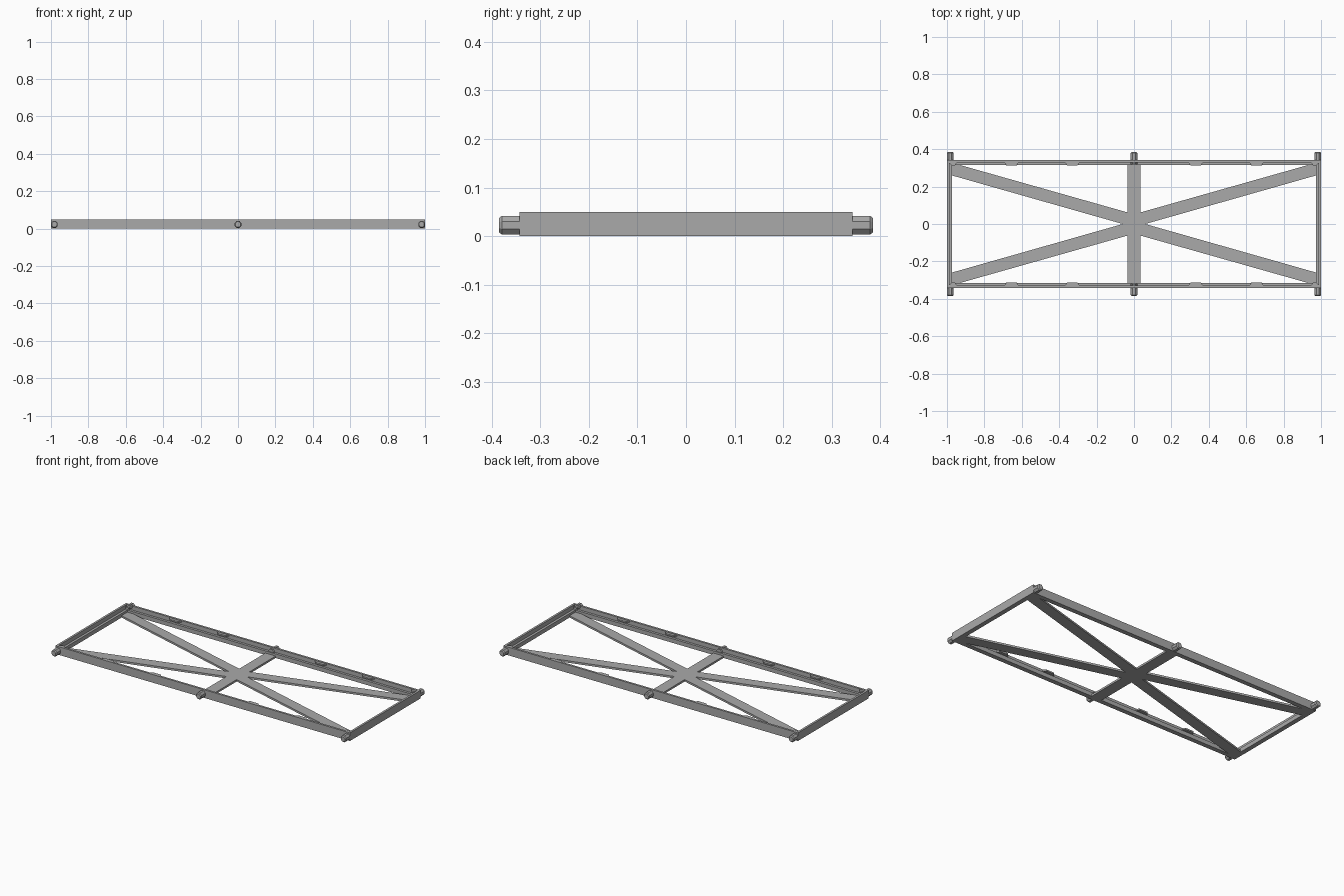
import bpy, bmesh
from math import pi, cos, sin

if "Cube" in bpy.data.objects:
    bpy.data.objects.remove(bpy.data.objects["Cube"])

grey = bpy.data.materials.new("plain grey")
grey.use_nodes = True
grey.diffuse_color = (0.4, 0.4, 0.4, 1)
grey.node_tree.nodes["Principled BSDF"].inputs["Base Color"].default_value = (0.4, 0.4, 0.4, 1)


def finish(name, bm):
    bmesh.ops.recalc_face_normals(bm, faces=bm.faces)
    mesh = bpy.data.meshes.new(name)
    bm.to_mesh(mesh)
    bm.free()
    mesh.materials.append(grey)
    obj = bpy.data.objects.new(name, mesh)
    bpy.context.collection.objects.link(obj)
    return obj


def loft(name, rings, closed=False):
    """Bridge rings of points; cap the ends or join last ring to first."""
    bm = bmesh.new()
    loops = [[bm.verts.new(p) for p in ring] for ring in rings]
    pairs = list(zip(loops, loops[1:]))
    if closed:
        pairs.append((loops[-1], loops[0]))
    else:
        bm.faces.new(loops[0])
        bm.faces.new(loops[-1])
    for a, b in pairs:
        for i in range(len(a)):
            j = (i + 1) % len(a)
            bm.faces.new((a[i], a[j], b[j], b[i]))
    return finish(name, bm)


def prism(name, outline, z0, z1):
    return loft(name, [[(x, y, z) for x, y in outline] for z in (z0, z1)])


HALF_X, HALF_Y, HEIGHT = 1.0, 0.343, 0.05
WALL, LEDGE = 0.013, 0.028

# Rim: L-shaped section swept round the rectangle
section = [(0, 0), (0, HEIGHT), (WALL, HEIGHT), (WALL, 0.025), (LEDGE, 0.025), (LEDGE, 0)]
corners = [(1, 1), (-1, 1), (-1, -1), (1, -1)]
loft("rim", [[(sx * (HALF_X - d), sy * (HALF_Y - d), z) for d, z in section]
             for sx, sy in corners], closed=True)

# Flat bracing plate: crossed diagonals with a centre bar
quarter = [(0.06, 0), (0.975, 0.26), (0.975, 0.318), (0.94, 0.318), (0.035, 0.062), (0.035, 0.318)]
upper = quarter + [(-x, y) for x, y in reversed(quarter)]
lower = [(-x, -y) for x, y in upper]
outline = upper + [p for p in lower if p[1] != 0]
prism("cross_brace", outline, 0, 0.012)

# Locking pegs: eight-sided, with bevelled outer tips
for sy, side in ((-1, "front"), (1, "back")):
    for x, place in ((-0.982, "right"), (0, "centre"), (0.982, "left")):
        rings = []
        for y, r in ((0.32, 1), (0.379, 1), (0.385, 0.75)):
            rings.append([(x + 0.0195 * r * cos(a), sy * y, 0.0225 + 0.021 * r * sin(a))
                          for a in (pi / 8 + k * pi / 4 for k in range(8))])
        loft(f"peg_{side}_{place}", rings)

# Tabs along the inside top of the long walls
for sy, side in ((-1, "front"), (1, "back")):
    for n, (a, b) in enumerate(((0.29, 0.37), (0.615, 0.695), (0.945, 0.988))):
        for sx, hand in ((-1, "right"), (1, "left")):
            shape = [(a, 0.331), (a + 0.012, 0.313), (b - 0.012, 0.313), (b, 0.331)]
            prism(f"tab_{side}_{hand}_{n + 1}", [(sx * x, sy * y) for x, y in shape], 0.038, 0.047)
